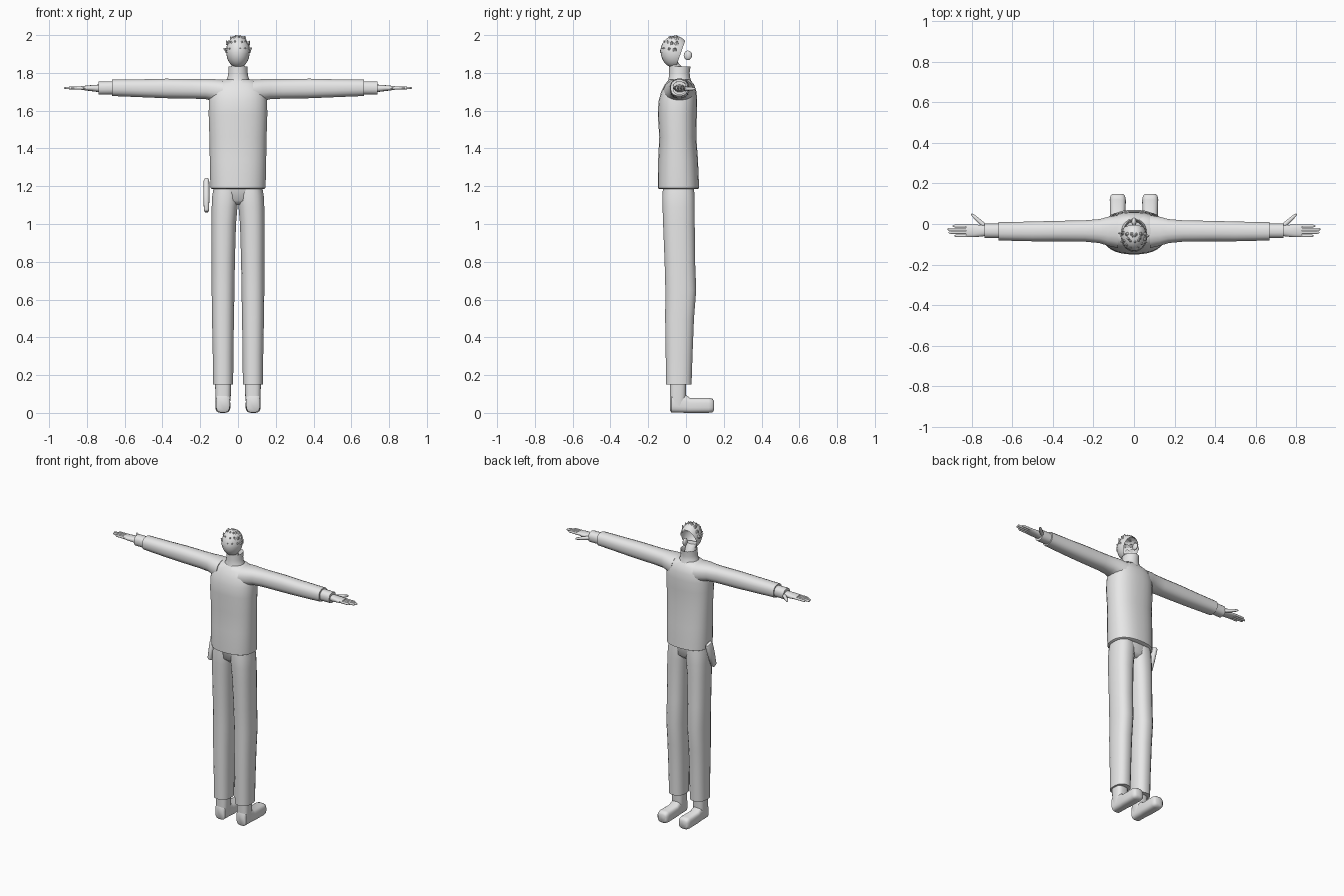
import bpy, bmesh, math, random
from mathutils import Vector, Matrix

if "Cube" in bpy.data.objects:
    bpy.data.objects.remove(bpy.data.objects["Cube"])

random.seed(4)
grey = bpy.data.materials.new("light_grey")
grey.diffuse_color = (0.8, 0.8, 0.8, 1)
grey.use_nodes = True
grey.node_tree.nodes["Principled BSDF"].inputs["Base Color"].default_value = grey.diffuse_color


def finish(name, bm, smooth=45):
    """Turn a bmesh into a named, shaded object."""
    bmesh.ops.recalc_face_normals(bm, faces=bm.faces)
    me = bpy.data.meshes.new(name)
    bm.to_mesh(me)
    bm.free()
    ob = bpy.data.objects.new(name, me)
    bpy.context.collection.objects.link(ob)
    me.materials.append(grey)
    bpy.ops.object.select_all(action='DESELECT')
    ob.select_set(True)
    bpy.context.view_layer.objects.active = ob
    bpy.ops.object.shade_smooth_by_angle(angle=math.radians(smooth))
    return ob


def loft(name, axis, rings, sides=20, power=2.4, caps=(True, True), bm=None):
    """Rings are (position, u0, u1, v0, v1); u, v are the other two axes in order."""
    own = bm is None
    bm = bm or bmesh.new()
    rows = []
    for t, u0, u1, v0, v1 in rings:
        row = []
        for i in range(sides):
            a = 2 * math.pi * (i + 0.5) / sides
            c, s = math.cos(a), math.sin(a)
            u = (u0 + u1) / 2 + (u1 - u0) / 2 * math.copysign(abs(c) ** (2 / power), c)
            v = (v0 + v1) / 2 + (v1 - v0) / 2 * math.copysign(abs(s) ** (2 / power), s)
            p = [u, v]
            p.insert(axis, t)
            row.append(bm.verts.new(p))
        rows.append(row)
    for a, b in zip(rows, rows[1:]):
        for i in range(sides):
            j = (i + 1) % sides
            bm.faces.new((a[i], a[j], b[j], b[i]))
    if caps[0]:
        bm.faces.new(rows[0])
    if caps[1]:
        bm.faces.new(rows[-1])
    return finish(name, bm) if own else bm


def mirrored(rings):
    """Flip the u range of z-lofts across x = 0."""
    return [(t, -u1, -u0, v0, v1) for t, u0, u1, v0, v1 in rings]


# Jacket body, with sloping shoulders
loft("jacket", 2, [
    (1.185, -.138, .138, -.14, .06), (1.19, -.146, .146, -.15, .07), (1.24, -.148, .148, -.15, .068),
    (1.34, -.15, .15, -.148, .064), (1.46, -.152, .152, -.142, .055), (1.58, -.156, .156, -.15, .058),
    (1.65, -.155, .155, -.146, .06), (1.70, -.148, .148, -.132, .056), (1.74, -.125, .125, -.112, .043),
    (1.765, -.08, .08, -.09, .02)], sides=28)

# Collar, open at the top
loft("collar", 2, [
    (1.74, -.075, .075, -.10, .035), (1.775, -.056, .056, -.092, .022), (1.80, -.052, .052, -.09, .02),
    (1.835, -.05, .05, -.09, .025), (1.825, -.044, .044, -.084, .018), (1.79, -.044, .044, -.08, .012)],
    power=2)
loft("neck", 2, [(1.76, -.04, .04, -.08, .0), (1.83, -.036, .036, -.085, -.02),
                 (1.86, -.036, .036, -.09, -.045)], sides=16, power=2)

# Trousers: hips and two legs
loft("hips", 2, [(1.10, -.09, .09, -.085, .015), (1.125, -.128, .128, -.115, .04),
                 (1.20, -.13, .13, -.125, .045)])
leg = [(.15, .025, .133, -.107, .03), (.3, .024, .134, -.108, .035), (.5, .021, .138, -.111, .043),
       (.65, .018, .14, -.11, .055), (.8, .016, .14, -.114, .049), (1.0, .01, .141, -.122, .047),
       (1.09, .002, .14, -.125, .047), (1.15, -.005, .137, -.126, .046), (1.2, 0, .128, -.122, .042)]
shaft = [(.03, .044, .116, -.085, -.005), (.09, .038, .12, -.085, .0), (.18, .036, .122, -.086, .002)]
for side, rings, boot in (("right", leg, shaft), ("left", mirrored(leg), mirrored(shaft))):
    loft("trouser_leg_" + side, 2, rings)
    loft("boot_shaft_" + side, 2, boot, power=3)

for side, s in (("right", 1), ("left", -1)):
    # Shoe lofted from heel to toe
    c = s * .08
    loft("shoe_" + side, 1, [
        (-.085, c - .028, c + .028, .012, .09), (-.078, c - .037, c + .037, .002, .10),
        (0, c - .036, c + .036, 0, .095), (.02, c - .038, c + .038, 0, .08), (.12, c - .04, c + .04, 0, .08),
        (.14, c - .036, c + .036, .003, .075), (.149, c - .026, c + .026, .014, .062)], power=3.2)

    # Sleeve and shirt cuff
    loft("sleeve_" + side, 0, [(s * x, *r) for x, *r in [
        (.08, -.12, .045, 1.63, 1.765), (.13, -.108, .036, 1.65, 1.768), (.17, -.095, .025, 1.66, 1.768),
        (.24, -.088, .019, 1.663, 1.768), (.38, -.086, .016, 1.665, 1.77), (.5, -.086, .013, 1.67, 1.767),
        (.62, -.083, .01, 1.675, 1.766), (.668, -.082, .01, 1.677, 1.765)]], sides=16)
    loft("cuff_" + side, 0, [(s * x, *r) for x, *r in [
        (.64, -.07, .002, 1.685, 1.756), (.738, -.07, .002, 1.684, 1.755)]], sides=16)

    # Hand: palm, four fingers and thumb
    loft("palm_" + side, 0, [(s * x, *r) for x, *r in [
        (.71, -.056, -.008, 1.695, 1.74), (.75, -.062, -.004, 1.70, 1.737),
        (.79, -.066, -.002, 1.705, 1.734), (.828, -.066, -.004, 1.71, 1.73)]], sides=14)
    bm = bmesh.new()
    for y, tip in ((-.010, .895), (-.026, .92), (-.042, .914), (-.058, .885)):
        loft("", 0, [(s * x, y - r, y + r, 1.72 - r, 1.72 + r) for x, r in
                     ((.81, .0075), (tip - .012, .007), (tip - .003, .005), (tip, .002))],
             sides=8, bm=bm)
    finish("fingers_" + side, bm)
    bm = bmesh.new()
    loft("", 0, [(x, -r, r, -r, r) for x, r in ((0, .012), (.05, .010), (.078, .007), (.086, .003))],
         sides=8, bm=bm)
    turn = math.radians(42 if s > 0 else 138)
    bm.transform(Matrix.Translation((s * .738, -.008, 1.716)) @ Matrix.Rotation(turn, 4, 'Z'))
    finish("thumb_" + side, bm)

# Head shell, open towards the face
centre = Vector((0, -.06, 1.91))
size = Vector((.062, .073, .083))
cut_point, cut_normal = Vector((0, -.043, 1.86)), Vector((0, 1, -.35))


def shell(name, scale, low=None, high=None):
    bm = bmesh.new()
    bmesh.ops.create_uvsphere(bm, u_segments=24, v_segments=16, radius=1)
    for v in bm.verts:
        v.co = Vector(a * b * scale for a, b in zip(v.co, size)) + centre
    cuts = [(cut_point, cut_normal)]
    if low:
        cuts.append((Vector((0, 0, low)), Vector((0, 0, -1))))
    if high:
        cuts.append((Vector((0, 0, high)), Vector((0, 0, 1))))
    for co, no in cuts:
        bmesh.ops.bisect_plane(bm, geom=bm.verts[:] + bm.edges[:] + bm.faces[:],
                               plane_co=co, plane_no=no, clear_outer=True)
    return finish(name, bm)


shell("head", 1)
shell("headband", 1.06, 1.905, 1.93)
shell("hair_cap", 1.04, 1.935)

# Hair tufts over the crown and nape
bm = bmesh.new()
for lift, count, length in ((8, 7, .020), (32, 8, .022), (58, 7, .018), (80, 4, .014)):
    for k in range(count):
        az = math.radians(180 + 200 * (k + .5) / count - 10 + random.uniform(-8, 8))
        el = math.radians(lift)
        d = Vector((math.cos(az) * math.cos(el), math.sin(az) * math.cos(el), math.sin(el)))
        base = centre + Vector(a * b for a, b in zip(d, size)) * .97 + Vector((0, .012, 0))
        aim = (d + Vector((random.uniform(-.4, .4), .25, .35))).normalized()
        m = Matrix.Translation(base + aim * length / 2) @ aim.to_track_quat('Z', 'Y').to_matrix().to_4x4()
        bmesh.ops.create_cone(bm, cap_ends=True, segments=5, radius1=.014, radius2=.001,
                              depth=length, matrix=m)
for v in bm.verts:
    v.co.z = min(v.co.z, 2.0)
finish("hair_tufts", bm, 20)

# Small round piece in front of the face
bm = bmesh.new()
bmesh.ops.create_uvsphere(bm, u_segments=14, v_segments=10, radius=1, matrix=(
    Matrix.Translation((0, .01, 1.893)) @ Matrix.Diagonal((.012, .022, .025, 1))))
finish("nose", bm)

# Tilted pouch on the hip
bm = bmesh.new()
loft("", 2, [(-.09, -.009, .009, -.012, .012), (-.08, -.014, .014, -.02, .02), (0, -.016, .016, -.027, .027),
             (.08, -.015, .015, -.03, .03), (.09, -.011, .011, -.026, .026)], sides=14, power=3, bm=bm)
bm.transform(Matrix.Translation((-.167, -.035, 1.15)) @ Matrix.Rotation(math.radians(-18), 4, 'X'))
finish("hip_pouch", bm)
